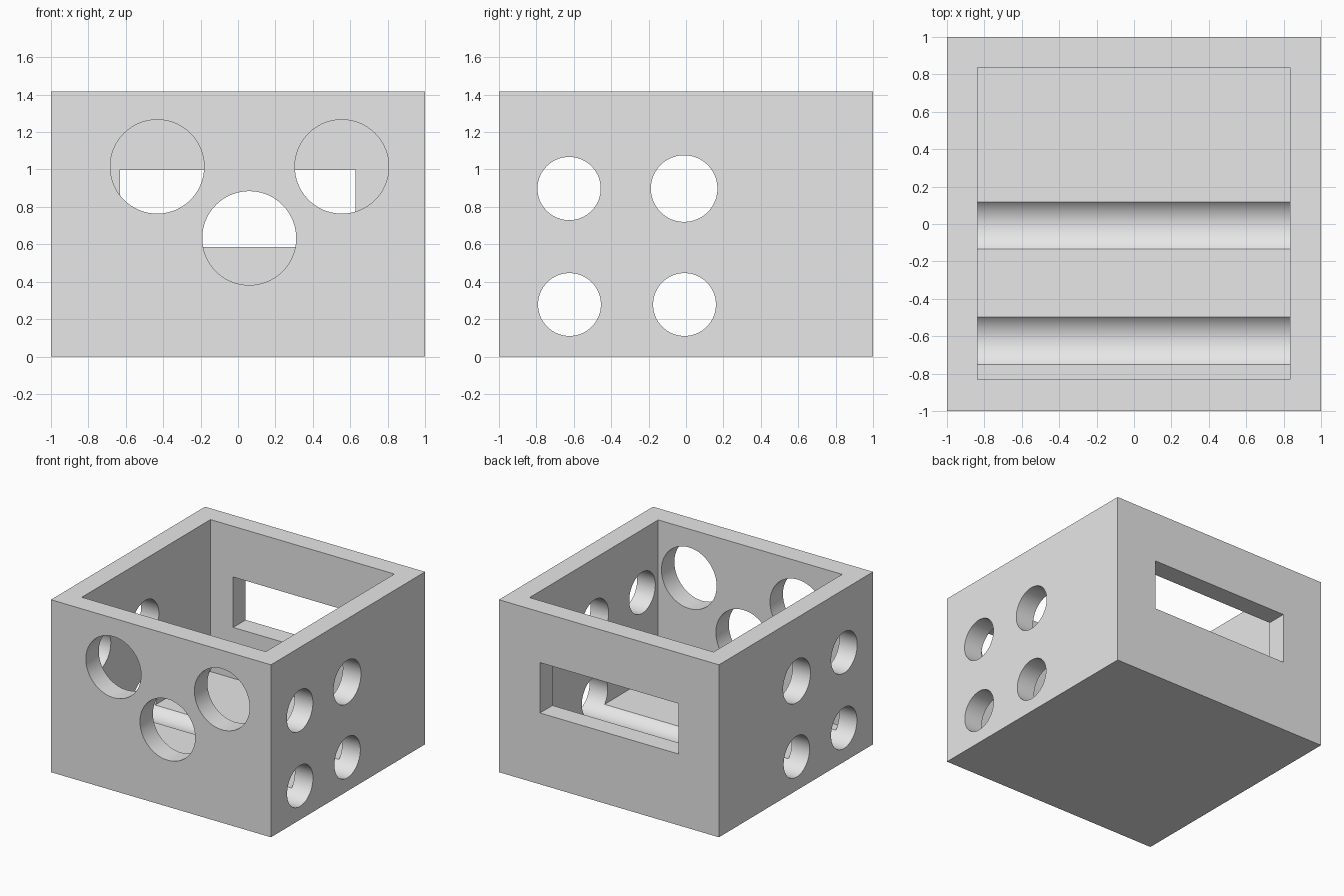
import bpy
import math

if "Cube" in bpy.data.objects:
    bpy.data.objects.remove(bpy.data.objects["Cube"], do_unlink=True)

HEIGHT = 1.417
FLOOR = 0.168


def block(name, low, high):
    """Box between two corners."""
    middle = [(a + b) / 2 for a, b in zip(low, high)]
    bpy.ops.mesh.primitive_cube_add(size=1, location=middle)
    obj = bpy.context.object
    obj.name = name
    obj.scale = [b - a for a, b in zip(low, high)]
    bpy.ops.object.transform_apply(location=True, rotation=True, scale=True)
    return obj


def drill(name, radius, depth, location, rotation):
    """Round cutter."""
    bpy.ops.mesh.primitive_cylinder_add(vertices=96, radius=radius, depth=depth,
                                        location=location, rotation=rotation)
    obj = bpy.context.object
    obj.name = name
    return obj


def cut(target, cutter):
    """Subtract the cutter, then remove it."""
    cutter.hide_render = True
    mod = target.modifiers.new("cut", "BOOLEAN")
    mod.operation = "DIFFERENCE"
    mod.solver = "EXACT"
    mod.object = cutter
    bpy.context.view_layer.objects.active = target
    bpy.ops.object.modifier_apply(modifier=mod.name)
    bpy.data.objects.remove(cutter, do_unlink=True)


# Open-topped box with thick walls
case = block("open_case", (-1, -1, 0), (1, 1, HEIGHT))
cut(case, block("cavity", (-0.837, -0.832, FLOOR), (0.835, 0.838, HEIGHT + 0.2)))

# Rectangular window in the back wall
cut(case, block("back_window", (-0.63, 0.6, 0.586), (0.627, 1.2, 1.0)))

# Three large round holes in the front wall
for x, z in ((-0.432, 1.015), (0.555, 1.015), (0.06, 0.633)):
    cut(case, drill("front_hole", 0.251, 0.6, (x, -1, z), (math.pi / 2, 0, 0)))

# Bores through both side walls; the lower pair also groove the floor
for y, z, radius in ((-0.625, 0.898, 0.169), (-0.01, 0.898, 0.178),
                     (-0.623, 0.278, 0.168), (-0.008, 0.278, 0.168)):
    cut(case, drill("side_bore", radius, 2.4, (0, y, z), (0, math.pi / 2, 0)))

# Plain grey finish
grey = bpy.data.materials.new("plain_grey")
grey.use_nodes = True
colour = (0.8, 0.8, 0.8, 1)
grey.diffuse_color = colour
grey.node_tree.nodes["Principled BSDF"].inputs["Base Color"].default_value = colour
case.data.materials.clear()
case.data.materials.append(grey)

# Smooth bores with crisp edges
bpy.ops.object.select_all(action="DESELECT")
case.select_set(True)
bpy.context.view_layer.objects.active = case
bpy.ops.object.shade_smooth_by_angle(angle=math.radians(30))
